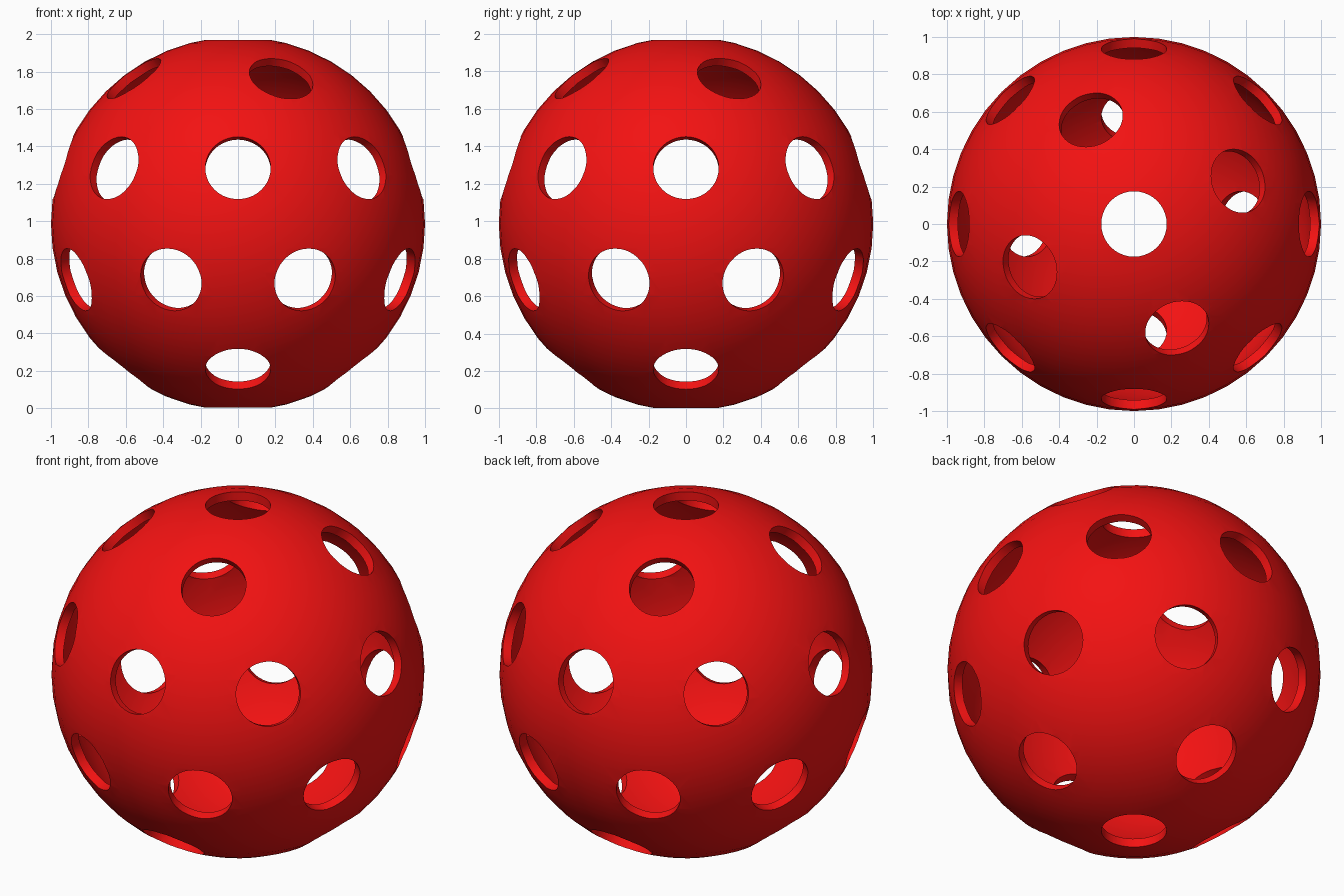
import bpy, bmesh
from math import radians, cos, sin
from mathutils import Vector, Matrix

if "Cube" in bpy.data.objects:
    bpy.data.objects.remove(bpy.data.objects["Cube"])

CENTRE = Vector((0, 0, 0.986))
OUTER, INNER, HOLE = 1.0, 0.95, 0.175

# rings of holes: elevation, number of holes, first azimuth (degrees)
RINGS = [(90, 1, 0), (52.2, 4, 22.5), (17.7, 8, 0),
         (-17.7, 8, 22.5), (-52.2, 4, 0), (-90, 1, 0)]


def make_object(name, bm):
    mesh = bpy.data.meshes.new(name)
    bm.to_mesh(mesh)
    bm.free()
    obj = bpy.data.objects.new(name, mesh)
    bpy.context.collection.objects.link(obj)
    return obj


# hollow shell: outer sphere plus an inward-facing inner sphere
bm = bmesh.new()
place = Matrix.Translation(CENTRE)
bmesh.ops.create_uvsphere(bm, u_segments=48, v_segments=24, radius=OUTER, matrix=place)
outer_faces = set(bm.faces)
bmesh.ops.create_uvsphere(bm, u_segments=48, v_segments=24, radius=INNER, matrix=place)
bmesh.ops.reverse_faces(bm, faces=[f for f in bm.faces if f not in outer_faces])
ball = make_object("ball_shell", bm)

# radial cylinders that drill the holes
bm = bmesh.new()
for elevation, count, start in RINGS:
    e = radians(elevation)
    for i in range(count):
        a = radians(start + 360 * i / count)
        d = Vector((cos(e) * cos(a), cos(e) * sin(a), sin(e)))
        m = Matrix.Translation(CENTRE + d * 0.95) @ d.to_track_quat('Z', 'Y').to_matrix().to_4x4()
        bmesh.ops.create_cone(bm, cap_ends=True, segments=40, radius1=HOLE,
                              radius2=HOLE, depth=0.4, matrix=m)
cutter = make_object("hole_cutter", bm)
cutter.hide_render = True

# drill, then remove the helper
mod = ball.modifiers.new("holes", 'BOOLEAN')
mod.operation = 'DIFFERENCE'
mod.solver = 'EXACT'
mod.object = cutter
bpy.context.view_layer.objects.active = ball
ball.select_set(True)
bpy.ops.object.modifier_apply(modifier=mod.name)
bpy.data.objects.remove(cutter, do_unlink=True)

# red plastic, smooth with crisp hole edges
red = bpy.data.materials.new("red_plastic")
red.diffuse_color = (0.9, 0.006, 0.006, 1)
red.use_nodes = True
red.node_tree.nodes["Principled BSDF"].inputs["Base Color"].default_value = red.diffuse_color
ball.data.materials.clear()
ball.data.materials.append(red)
bpy.ops.object.shade_smooth_by_angle(angle=radians(30))
